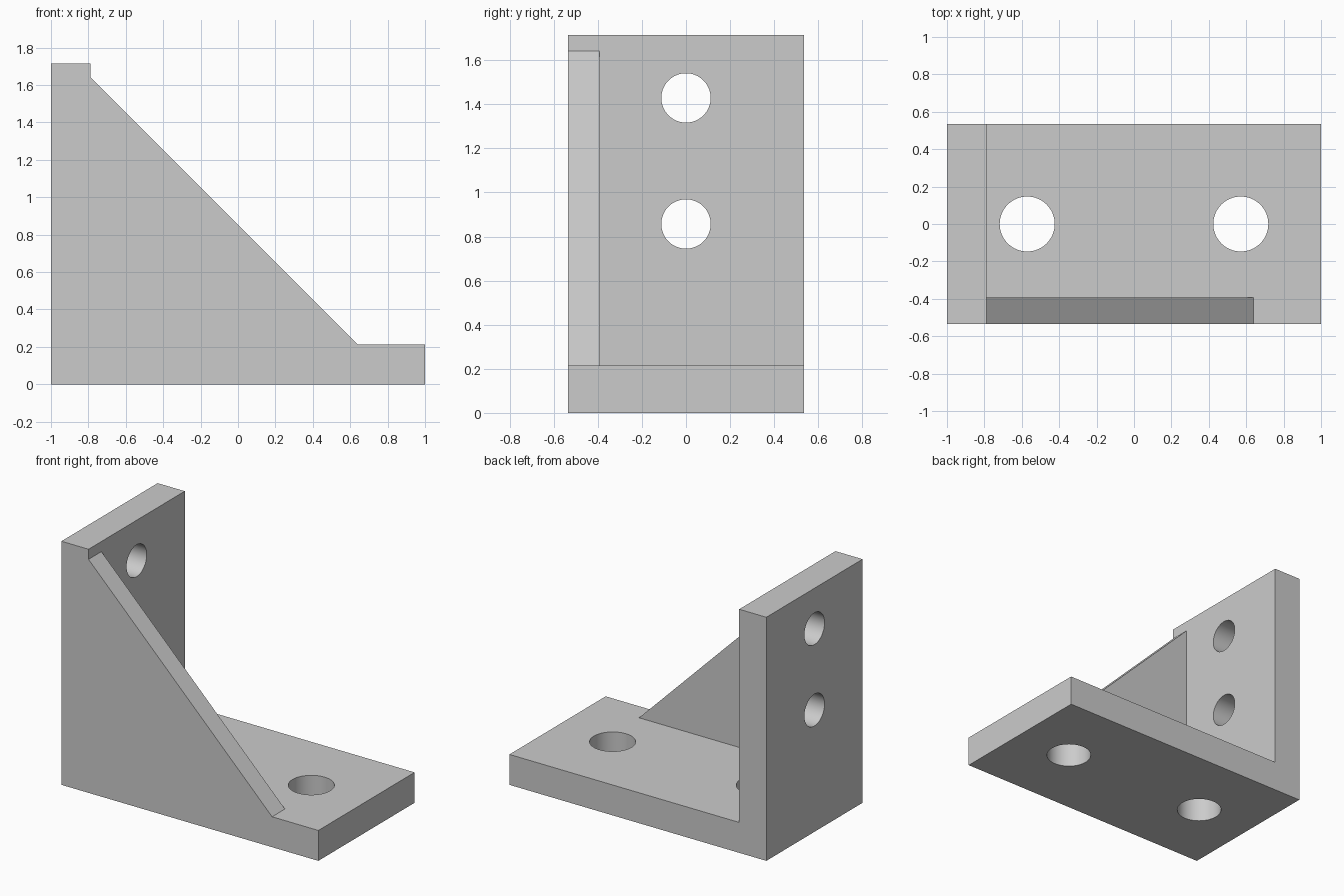
import bpy, bmesh, math
from mathutils import Vector

cube = bpy.data.objects.get("Cube")
if cube:
    bpy.data.objects.remove(cube, do_unlink=True)

HALF_X, HALF_Y, HEIGHT = 1.0, 0.535, 1.714
PLATE = 0.214                       # thickness of both plates
INNER = -HALF_X + PLATE - 0.003     # inner face of the upright plate
WEB = 0.143                         # thickness of the corner web

steel = bpy.data.materials.new("grey steel")
steel.use_nodes = True
grey = (0.6, 0.6, 0.6, 1)
steel.diffuse_color = grey
steel.node_tree.nodes["Principled BSDF"].inputs["Base Color"].default_value = grey


def prism(name, profile, y0, y1):
    """Extrude an x-z outline from y0 to y1."""
    bm = bmesh.new()
    face = bm.faces.new([bm.verts.new((x, y0, z)) for x, z in profile])
    moved = bmesh.ops.extrude_face_region(bm, geom=[face])["geom"]
    bmesh.ops.translate(bm, vec=(0, y1 - y0, 0),
                        verts=[v for v in moved if isinstance(v, bmesh.types.BMVert)])
    bmesh.ops.recalc_face_normals(bm, faces=bm.faces)
    mesh = bpy.data.meshes.new(name)
    bm.to_mesh(mesh)
    bm.free()
    obj = bpy.data.objects.new(name, mesh)
    bpy.context.collection.objects.link(obj)
    mesh.materials.append(steel)
    return obj


def combine(target, tool, operation):
    """Apply a boolean and remove the helper."""
    mod = target.modifiers.new(operation, 'BOOLEAN')
    mod.operation, mod.object, mod.solver = operation, tool, 'EXACT'
    bpy.ops.object.select_all(action='DESELECT')
    bpy.context.view_layer.objects.active = target
    target.select_set(True)
    bpy.ops.object.modifier_apply(modifier=mod.name)
    bpy.data.objects.remove(tool, do_unlink=True)


def drill(target, location, radius, rotation):
    bpy.ops.mesh.primitive_cylinder_add(vertices=64, radius=radius, depth=2 * PLATE,
                                        location=location, rotation=rotation)
    tool = bpy.context.object
    tool.name = "hole_cutter"
    tool.hide_render = True
    tool.data.materials.append(steel)
    combine(target, tool, 'DIFFERENCE')


# L-shaped base and upright plate
bracket = prism("angle_bracket",
                [(-HALF_X, 0), (HALF_X, 0), (HALF_X, PLATE), (INNER, PLATE),
                 (INNER, HEIGHT), (-HALF_X, HEIGHT)], -HALF_Y, HALF_Y)

# Triangular stiffening web, rooted inside both plates
web = prism("corner_web",
            [(INNER, 1.643), (0.64, PLATE), (0.64, PLATE / 2),
             (INNER - PLATE / 2, PLATE / 2), (INNER - PLATE / 2, 1.643)],
            -HALF_Y, -HALF_Y + WEB)
combine(bracket, web, 'UNION')

# Large holes in the base, small holes in the upright
for x in (-0.571, 0.571):
    drill(bracket, (x, 0, PLATE / 2), 0.147, (0, 0, 0))
for z in (0.857, 1.429):
    drill(bracket, (-HALF_X + PLATE / 2, 0, z), 0.112, (0, math.pi / 2, 0))

# Merge coplanar faces left by the booleans
bm = bmesh.new()
bm.from_mesh(bracket.data)
bmesh.ops.remove_doubles(bm, verts=bm.verts, dist=0.0001)
bmesh.ops.dissolve_limit(bm, angle_limit=math.radians(0.5), verts=bm.verts, edges=bm.edges)
bm.to_mesh(bracket.data)
bm.free()

bpy.ops.object.select_all(action='DESELECT')
bpy.context.view_layer.objects.active = bracket
bracket.select_set(True)
bpy.ops.object.shade_smooth_by_angle(angle=math.radians(30))
